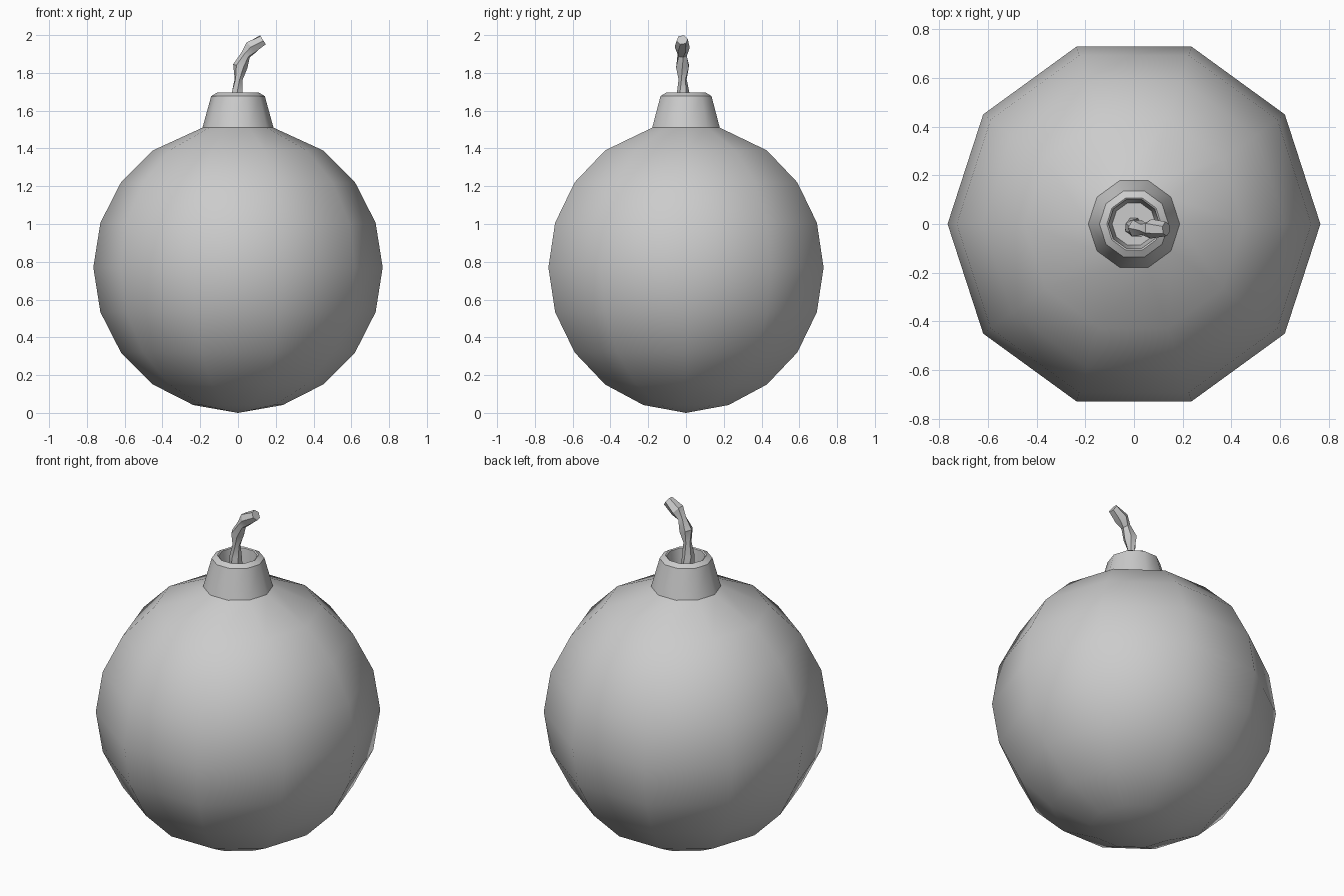
import bpy, bmesh, math
from mathutils import Vector, Matrix

if "Cube" in bpy.data.objects:
    bpy.data.objects.remove(bpy.data.objects["Cube"])


def finish(name, bm, angle):
    bmesh.ops.recalc_face_normals(bm, faces=bm.faces)
    me = bpy.data.meshes.new(name)
    bm.to_mesh(me)
    bm.free()
    ob = bpy.data.objects.new(name, me)
    bpy.context.collection.objects.link(ob)
    bpy.ops.object.select_all(action='DESELECT')
    ob.select_set(True)
    bpy.context.view_layer.objects.active = ob
    bpy.ops.object.shade_smooth_by_angle(angle=math.radians(angle))
    return ob


def skin(bm, rings):
    for a, b in zip(rings, rings[1:]):
        n = len(a)
        for i in range(n):
            j = (i + 1) % n
            bm.faces.new((a[i], a[j], b[j], b[i]))


def lathe(name, profile, sides, angle, pole=None, cap_end=False):
    bm = bmesh.new()
    rings = [[bm.verts.new((r * math.cos(2 * math.pi * i / sides),
                            r * math.sin(2 * math.pi * i / sides), z))
              for i in range(sides)] for r, z in profile]
    skin(bm, rings)
    if pole is not None:
        p = bm.verts.new((0, 0, pole))
        for i in range(sides):
            bm.faces.new((p, rings[0][(i + 1) % sides], rings[0][i]))
    if cap_end:
        bm.faces.new(rings[-1])
    return finish(name, bm, angle)


# round body: ten-sided sphere, open under the collar
R, CZ = 0.766, 0.77
body = [(R * math.sin(math.radians(18 * k)), CZ - R * math.cos(math.radians(18 * k)))
        for k in range(1, 9)] + [(0.188, 1.51)]
lathe("body", body, 10, 50, pole=0.0)

# tapered collar with a recessed well
lathe("collar", [(0.188, 1.51), (0.142, 1.677), (0.112, 1.695),
                 (0.105, 1.69), (0.09, 1.54)], 10, 38, cap_end=True)

# twisted fuse: knotted hexagonal tube swept along a bending path
path = [(0, 0, 1.54, .03), (0, -.015, 1.61, .038), (-.005, -.015, 1.69, .034),
        (.003, -.018, 1.765, .022), (.012, -.018, 1.835, .039),
        (.04, -.02, 1.895, .026), (.07, -.02, 1.935, .040), (.132, -.02, 1.975, .03)]
bm = bmesh.new()
pts = [Vector(p[:3]) for p in path]
rings = []
for k, p in enumerate(pts):
    t = (pts[min(k + 1, len(pts) - 1)] - pts[max(k - 1, 0)]).normalized()
    u = Vector((0, 1, 0)).cross(t).normalized()
    v = t.cross(u)
    ring = []
    for i in range(6):
        a = 2 * math.pi * i / 6 + k * 0.25
        ring.append(bm.verts.new(p + path[k][3] * (math.cos(a) * u + math.sin(a) * v)))
    rings.append(ring)
skin(bm, rings)
bm.faces.new(rings[0])
bm.faces.new(rings[-1])
finish("fuse", bm, 30)
